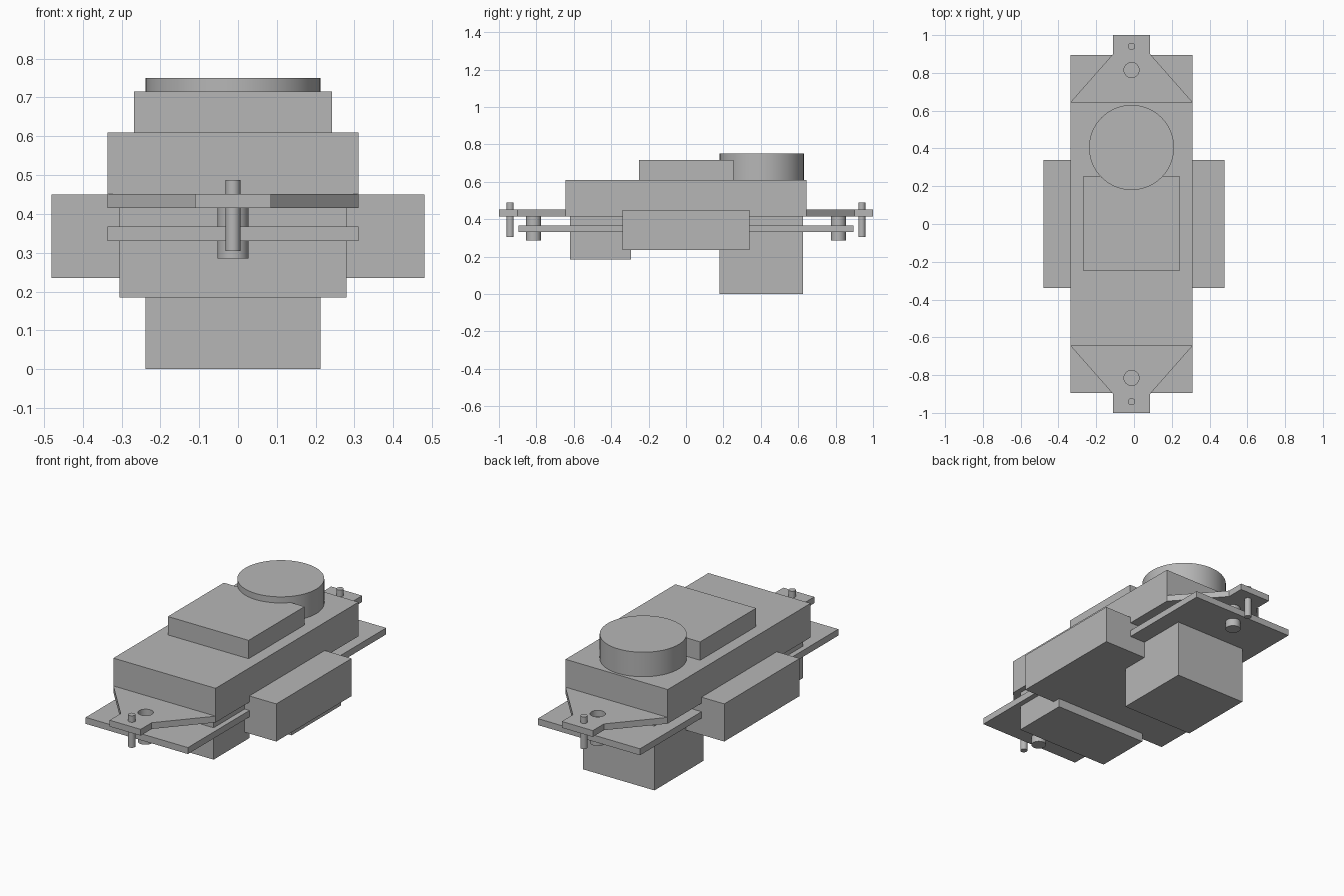
import bpy
import math

cube = bpy.data.objects.get("Cube")
if cube:
    bpy.data.objects.remove(cube, do_unlink=True)

grey = bpy.data.materials.new("plain grey")
grey.use_nodes = True
COLOUR = (0.47, 0.47, 0.47, 1)
grey.diffuse_color = COLOUR
grey.node_tree.nodes["Principled BSDF"].inputs["Base Color"].default_value = COLOUR

CX = -0.013  # centre line of the body


def finish(ob, name):
    ob.name = name
    ob.data.materials.clear()
    ob.data.materials.append(grey)
    return ob


def box(name, x, y, z):
    """Box from (low, high) spans on each axis."""
    spans = (x, y, z)
    bpy.ops.mesh.primitive_cube_add(size=1, location=[(a + b) / 2 for a, b in spans])
    ob = bpy.context.object
    ob.scale = [b - a for a, b in spans]
    bpy.ops.object.transform_apply(location=False, rotation=False, scale=True)
    return finish(ob, name)


def cylinder(name, y, radius, z, sides=48):
    bpy.ops.mesh.primitive_cylinder_add(vertices=sides, radius=radius, depth=z[1] - z[0],
                                        location=(CX, y, (z[0] + z[1]) / 2))
    bpy.ops.object.shade_smooth_by_angle(angle=math.radians(30))
    return finish(bpy.context.object, name)


def plate(name, loops, z):
    """Flat plate from an outline and hole loops."""
    curve = bpy.data.curves.new(name, 'CURVE')
    curve.dimensions = '2D'
    curve.fill_mode = 'BOTH'
    curve.extrude = (z[1] - z[0]) / 2
    for loop in loops:
        spline = curve.splines.new('POLY')
        spline.points.add(len(loop) - 1)
        for point, (px, py) in zip(spline.points, loop):
            point.co = (px, py, 0, 1)
        spline.use_cyclic_u = True
    ob = bpy.data.objects.new(name, curve)
    bpy.context.collection.objects.link(ob)
    ob.location.z = (z[0] + z[1]) / 2
    bpy.ops.object.select_all(action='DESELECT')
    ob.select_set(True)
    bpy.context.view_layer.objects.active = ob
    bpy.ops.object.convert(target='MESH')
    ob = bpy.context.object
    bpy.ops.object.shade_smooth_by_angle(angle=math.radians(30))
    return finish(ob, name)


def across(half):
    return (CX - half, CX + half)


# Housing, with the raised cover and round cap on top
box("main_housing", across(0.323), (-0.645, 0.645), (0.415, 0.61))
box("top_cover", across(0.255), (-0.25, 0.255), (0.61, 0.715))
cylinder("round_cap", 0.405, 0.225, (0.61, 0.75), 64)

# Blocks underneath and through the sides
box("side_block", (-0.48, 0.48), (-0.34, 0.34), (0.235, 0.45))
box("front_lower_block", across(0.293), (-0.62, -0.295), (0.185, 0.415))
box("rear_lower_block", across(0.225), (0.18, 0.625), (0, 0.415))
box("base_plate", across(0.323), (-0.895, 0.895), (0.33, 0.367))

# Tapered lugs with a hole, a bushing and a pin at each end
HOLE_Y, HOLE_R, PIN_Y = 0.815, 0.04, 0.94
half_outline = [(0.323, 0.645), (0.098, 0.9), (0.098, 1.0)]
for side, end in ((-1, "front"), (1, "rear")):
    right = [(CX + x, side * y) for x, y in half_outline]
    left = [(CX - x, side * y) for x, y in reversed(half_outline)]
    hole = [(CX + HOLE_R * math.cos(a), side * HOLE_Y + HOLE_R * math.sin(a))
            for a in (i * math.tau / 32 for i in range(32))]
    plate(end + "_lug", [right + left, hole], (0.415, 0.451))
    cylinder(end + "_bushing", side * HOLE_Y, HOLE_R, (0.285, 0.415), 32)
    cylinder(end + "_pin", side * PIN_Y, 0.019, (0.305, 0.488), 24)
